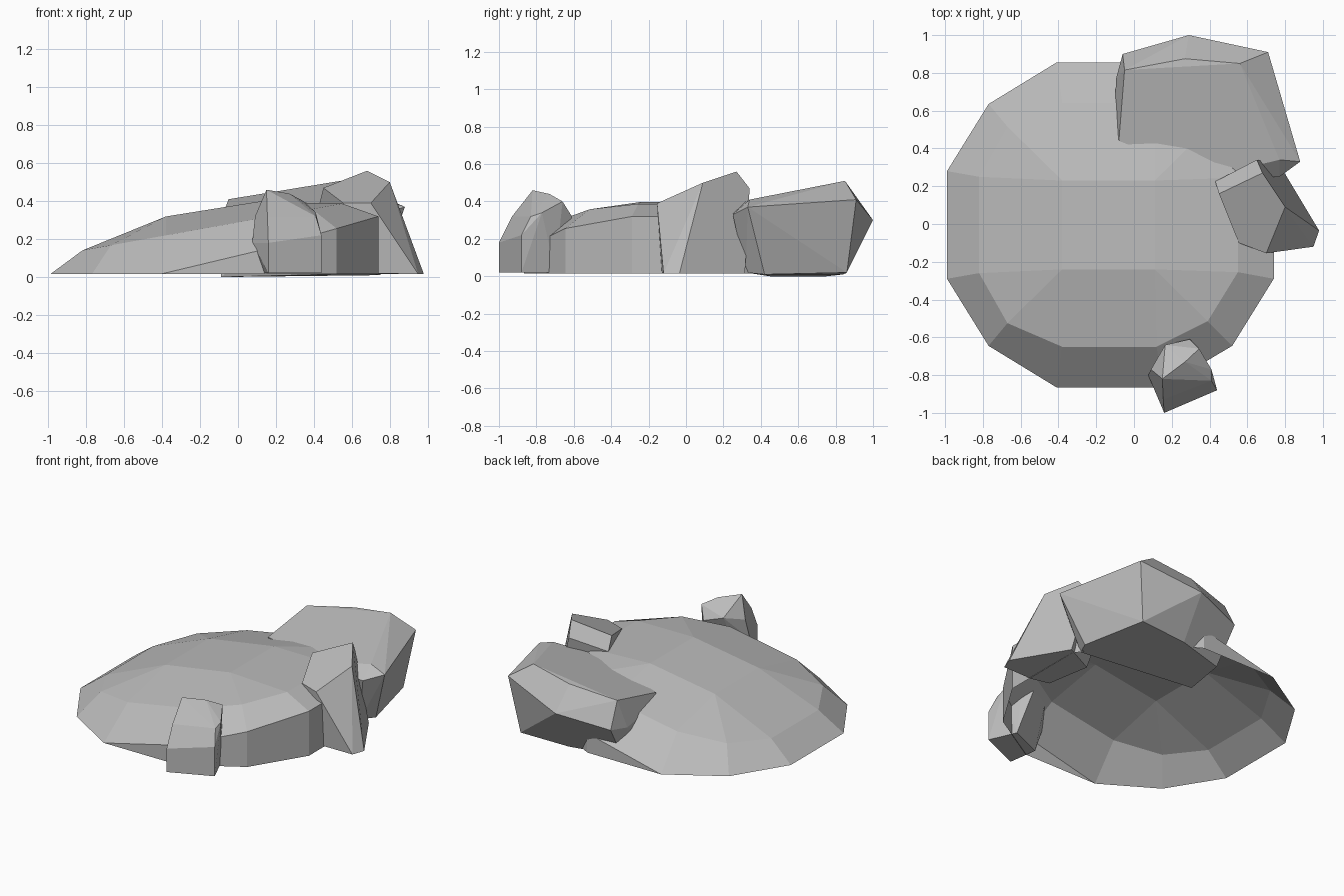
import bpy, bmesh, math

if "Cube" in bpy.data.objects:
    bpy.data.objects.remove(bpy.data.objects["Cube"])

# One plain stone colour
stone = bpy.data.materials.new("stone_grey")
stone.use_nodes = True
GREY = (0.5, 0.5, 0.5, 1)
stone.diffuse_color = GREY
stone.node_tree.nodes["Principled BSDF"].inputs["Base Color"].default_value = GREY


def finish(bm, name):
    bmesh.ops.recalc_face_normals(bm, faces=bm.faces)
    mesh = bpy.data.meshes.new(name)
    bm.to_mesh(mesh)
    bm.free()
    mesh.materials.append(stone)
    obj = bpy.data.objects.new(name, mesh)
    bpy.context.collection.objects.link(obj)
    return obj


def rock(name, points):
    """Faceted boulder: convex hull with near-flat facets merged."""
    bm = bmesh.new()
    for p in points:
        bm.verts.new(p)
    bmesh.ops.convex_hull(bm, input=bm.verts)
    loose = [v for v in bm.verts if not v.link_faces]
    bmesh.ops.delete(bm, geom=loose, context='VERTS')
    bmesh.ops.dissolve_limit(bm, angle_limit=math.radians(7),
                             verts=bm.verts, edges=bm.edges)
    return finish(bm, name)


# Broad tilted mound, an open shell: symmetric rings around a shifted centre
CX, CY, GROUND = -0.13, -0.005, 0.015
RIM = [(-.86, .285), (-.64, .64), (-.28, .86), (.28, .86), (.65, .64), (.87, .285)]
SHOULDER = [(-.69, .255), (-.54, .52), (-.25, .645), (.25, .645), (.52, .51), (.68, .25)]
CROWN = [(-.25, .235), (.24, .235)]

bm = bmesh.new()


def ring(half, height):
    full = half + [(x, -y) for x, y in reversed(half)]
    return [bm.verts.new((CX + x, CY + y, height(CX + x))) for x, y in full]


def bridge(a, b):
    n = len(a)
    for i in range(n):
        bm.faces.new((a[i], a[(i + 1) % n], b[(i + 1) % n], b[i]))


base = ring(RIM, lambda x: GROUND)
rim = ring(RIM, lambda x: max(GROUND, .105 + .29 * x))
shoulder = ring(SHOULDER, lambda x: .288 + .18 * x)
crown = ring(CROWN, lambda x: .38 + .16 * x)
bridge(base, rim)
bridge(rim, shoulder)
bm.faces.new(crown)
for i in range(4):
    k = 1 + 3 * i
    nxt = shoulder[(k + 2) % 12]
    bm.faces.new((crown[i], shoulder[k - 1], shoulder[k]))
    bm.faces.new((crown[i], shoulder[k], shoulder[k + 1]))
    bm.faces.new((crown[i], shoulder[k + 1], nxt, crown[(i + 1) % 4]))
bmesh.ops.remove_doubles(bm, verts=bm.verts, dist=0.001)
finish(bm, "mound")

# Large slab at the back
rock("back_boulder", [
    (-.05, .815, .41), (.27, .875, .46), (.56, .85, .51), (.77, .34, .41),
    (-.08, .44, .33), (.4, .25, .36), (-.06, .9, .24), (.29, 1, .30),
    (.71, .91, .41), (.88, .33, .37), (.77, .25, .33), (-.1, .62, .25),
    (-.095, .77, .22), (.65, .86, .02), (.3, .84, .01), (-.04, .75, 0),
    (-.09, .45, 0), (.75, .42, .01), (.7, .32, .02)])

# Leaning stone on the left side
rock("left_boulder", [
    (.45, .16, .47), (.43, .225, .39), (.65, .34, .47), (.68, .27, .56),
    (.8, .09, .5), (.7, -.155, .39), (.555, -.1, .39), (.98, -.035, .015),
    (.95, -.12, .015), (.77, .315, .015), (.55, .2, .02), (.6, -.1, .02),
    (.72, -.13, .02)])

# Small stone at the front
rock("front_boulder", [
    (.16, -1, .18), (.16, -1, .02), (.44, -.88, .22), (.44, -.88, .02),
    (.41, -.77, .34), (.345, -.66, .40), (.295, -.61, .32), (.165, -.64, .36),
    (.15, -.82, .46), (.27, -.73, .44), (.09, -.77, .32), (.075, -.8, .18),
    (.13, -.8, .02), (.155, -.93, .32), (.41, -.83, .32), (.36, -.7, .02)])
